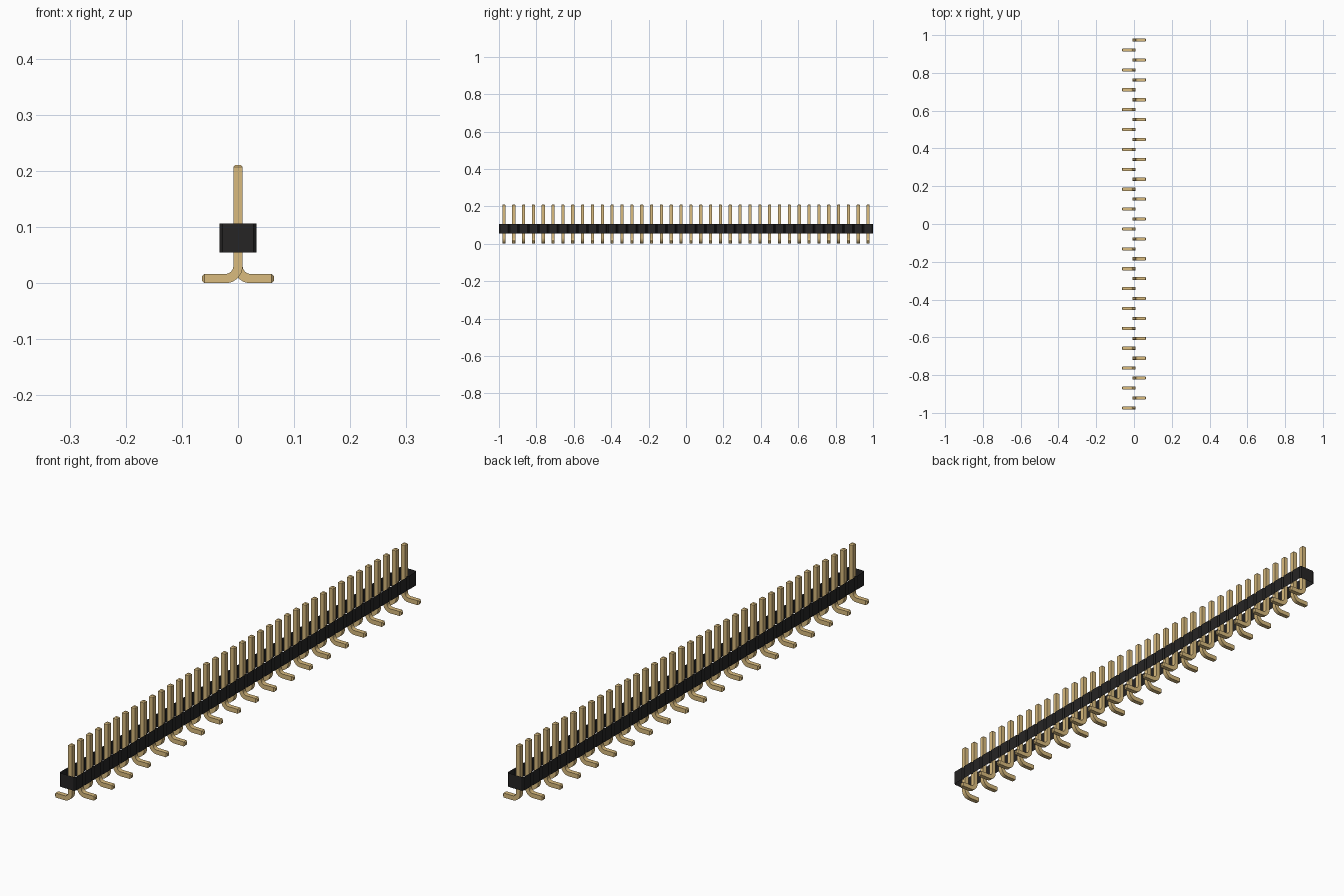
import bpy, bmesh, math
from mathutils import Vector

cube = bpy.data.objects.get("Cube")
if cube:
    bpy.data.objects.remove(cube, do_unlink=True)

COUNT = 38
PITCH = 2 / COUNT
PIN = 0.0083          # half thickness of a pin
TIP = 0.004           # chamfer at the pin ends


def material(name, rgb):
    mat = bpy.data.materials.new(name)
    mat.use_nodes = True
    color = (*rgb, 1)
    mat.diffuse_color = color
    bsdf = next(n for n in mat.node_tree.nodes if n.type == 'BSDF_PRINCIPLED')
    bsdf.inputs["Base Color"].default_value = color
    return mat


def finish_mesh(bm, name, mat):
    mesh = bpy.data.meshes.new(name)
    bmesh.ops.recalc_face_normals(bm, faces=bm.faces)
    bm.to_mesh(mesh)
    bm.free()
    mesh.materials.append(mat)
    return mesh


def add_object(name, mesh):
    obj = bpy.data.objects.new(name, mesh)
    bpy.context.collection.objects.link(obj)
    return obj


gold = material("gold", (0.70, 0.50, 0.21))
black = material("black plastic", (0.019, 0.018, 0.018))


# Housing: open sleeve with chamfered notches between the segments
def housing_mesh(half_width=0.033, bottom=0.055, top=0.106, chamfer=0.0055):
    side = []
    for i in range(COUNT):
        y = -1 + i * PITCH
        side += [(half_width - chamfer, y), (half_width, y + chamfer),
                 (half_width, y + PITCH - chamfer)]
    side.append((half_width - chamfer, 1))
    outline = side + [(-x, -y) for x, y in side]
    bm = bmesh.new()
    low = [bm.verts.new((x, y, bottom)) for x, y in outline]
    high = [bm.verts.new((x, y, top)) for x, y in outline]
    for i in range(len(outline)):
        j = (i + 1) % len(outline)
        bm.faces.new((low[i], low[j], high[j], high[i]))
    return finish_mesh(bm, "housing", black)


# Pin: square section swept down, round the bend and out along the foot
def pin_mesh(name, sign, height=0.211, reach=0.064, bend=0.0223, steps=8):
    down, out = Vector((0, 0, -1)), Vector((1, 0, 0))
    rings = [(Vector((0, 0, height)), down, PIN - TIP),
             (Vector((0, 0, height - TIP)), down, PIN)]
    centre = Vector((bend, 0, bend + PIN))
    for k in range(steps + 1):
        a = math.pi / 2 * k / steps
        radial = Vector((-math.cos(a), 0, -math.sin(a)))
        along = Vector((math.sin(a), 0, -math.cos(a)))
        rings.append((centre + radial * bend, along, PIN))
    rings += [(Vector((reach - TIP, 0, PIN)), out, PIN),
              (Vector((reach, 0, PIN)), out, PIN - TIP)]

    bm = bmesh.new()
    loops = []
    for point, along, half in rings:
        across = Vector((0, 1, 0))
        normal = along.cross(across)
        corners = [point + half * (u * across + v * normal)
                   for u, v in ((-1, -1), (1, -1), (1, 1), (-1, 1))]
        loops.append([bm.verts.new((sign * c.x, c.y, c.z)) for c in corners])
    for a, b in zip(loops, loops[1:]):
        for i in range(4):
            j = (i + 1) % 4
            bm.faces.new((a[i], a[j], b[j], b[i]))
    bm.faces.new(loops[0])
    bm.faces.new(loops[-1])
    mesh = finish_mesh(bm, name, gold)
    mesh.shade_smooth()
    mesh.set_sharp_from_angle(angle=math.radians(30))
    return mesh


add_object("housing", housing_mesh())

# Row of pins with feet turned to alternating sides
pins = [pin_mesh("right_foot_pin", -1), pin_mesh("left_foot_pin", 1)]
for i in range(COUNT):
    mesh = pins[i % 2]
    obj = add_object(f"{mesh.name}_{i // 2 + 1}", mesh)
    obj.location.y = -1 + (i + 0.5) * PITCH
